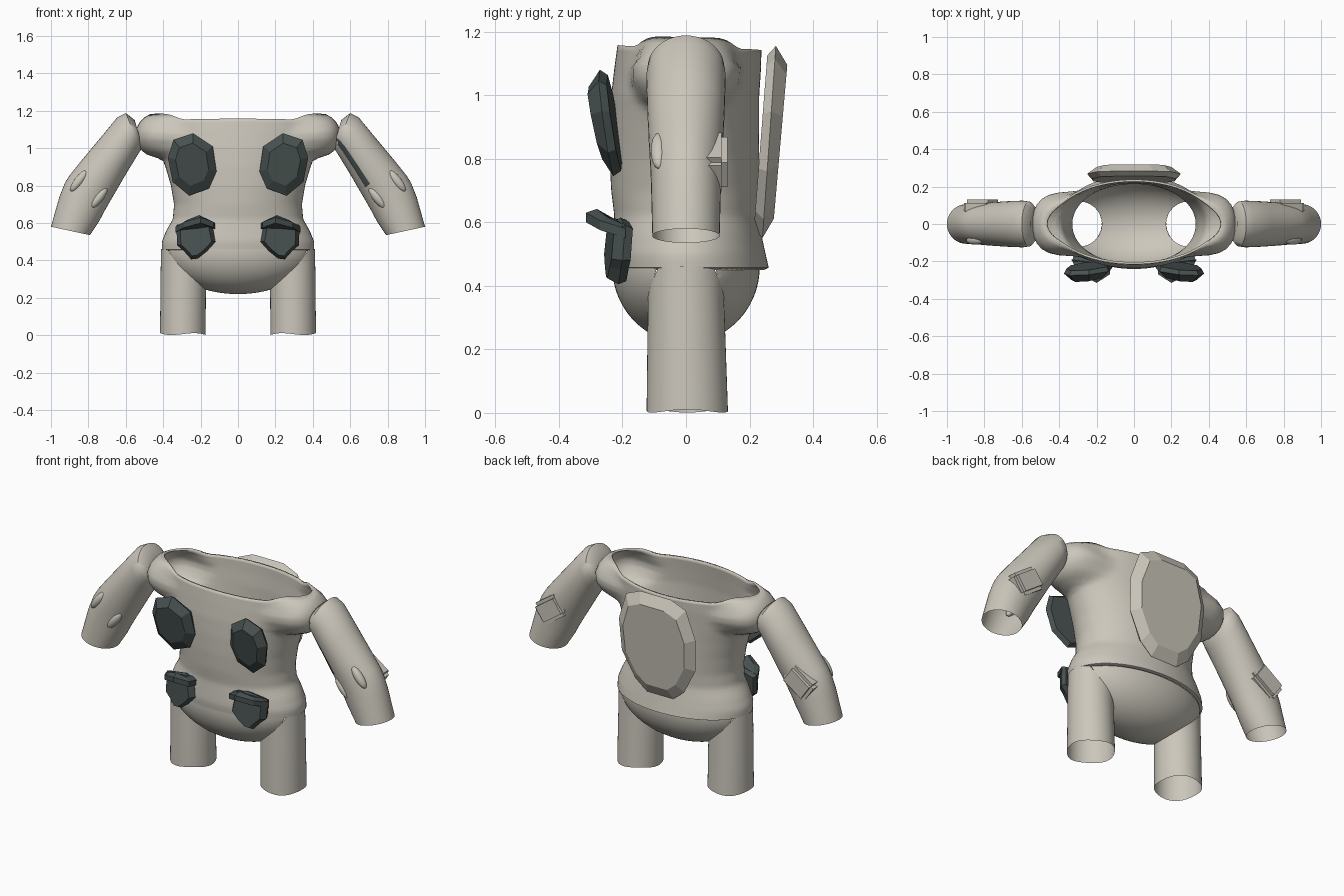
import bpy, bmesh, math
from mathutils import Vector, Matrix

if "Cube" in bpy.data.objects:
    bpy.data.objects.remove(bpy.data.objects["Cube"])


def material(name, rgb):
    m = bpy.data.materials.new(name)
    m.diffuse_color = (*rgb, 1)
    m.use_nodes = True
    m.node_tree.nodes["Principled BSDF"].inputs["Base Color"].default_value = m.diffuse_color
    return m


CLOTH = material("pale_cloth", (0.60, 0.57, 0.50))
DARK = material("dark_plate", (0.065, 0.085, 0.082))


def finish(name, bm, mats, smooth=True, angle=50):
    me = bpy.data.meshes.new(name)
    bm.to_mesh(me)
    bm.free()
    ob = bpy.data.objects.new(name, me)
    bpy.context.collection.objects.link(ob)
    for m in mats:
        me.materials.append(m)
    if smooth:
        bpy.ops.object.select_all(action='DESELECT')
        ob.select_set(True)
        bpy.context.view_layer.objects.active = ob
        bpy.ops.object.shade_smooth_by_angle(angle=math.radians(angle))
    return ob


def loft(rings, cap_start=False, cap_end=False):
    """Skin a list of closed rings with quads."""
    bm = bmesh.new()
    vs = [[bm.verts.new(p) for p in r] for r in rings]
    n = len(rings[0])
    for a, b in zip(vs, vs[1:]):
        for j in range(n):
            k = (j + 1) % n
            bm.faces.new((a[j], a[k], b[k], b[j]))
    if cap_start:
        bm.faces.new(vs[0][::-1])
    if cap_end:
        bm.faces.new(vs[-1])
    return bm


def interp(table, z):
    for p, q in zip(table, table[1:]):
        if z <= q[0]:
            f = (z - p[0]) / (q[0] - p[0])
            return [u + (v - u) * f for u, v in zip(p[1:], q[1:])]
    return table[-1][1:]


# torso: oval sections merged with a rounded lobe at each shoulder
BODY = [(.45, .395, .215, .245), (.457, .41, .23, .26), (.50, .41, .235, .25),
        (.56, .385, .23, .237), (.62, .35, .225, .225), (.70, .343, .235, .228),
        (.80, .36, .24, .23), (.90, .39, .24, .23), (1.0, .43, .235, .23),
        (1.08, .44, .225, .235), (1.15, .44, .215, .237)]
N = 96


def torso_radius(t, z):
    a, bf, bb = interp(BODY, min(z, 1.15))
    c, s = abs(math.cos(t)), math.sin(t)
    r = 1 / math.hypot(c / a, s / (bb if s > 0 else bf))
    k = 1 - ((z - 1.07) / .125) ** 2
    if k > 0:
        rx, ry, cx = .13 * k ** .5, .175 * k ** .5, .42
        A = (c / rx) ** 2 + (s / ry) ** 2
        B = c * cx / rx ** 2
        D = B * B - A * ((cx / rx) ** 2 - 1)
        if D > 0:
            r = max(r, (B + D ** .5) / A)
    return r


rings = []
LEVELS = [.45, .457] + [.475 + i * .675 / 40 for i in range(41)]
for z in LEVELS:
    rad, zs = [], []
    for j in range(N):
        t = 2 * math.pi * j / N
        f = min(1, max(0, (abs(math.cos(t)) - .87) / .11))
        lift = .033 * f * f * (3 - 2 * f) * max(0, (z - 1.0) / .15)
        zs.append(z + lift - (.008 * math.sin(t) * max(0, (z - 1.0) / .15)))
        rad.append(torso_radius(t, z + lift))
    for _ in range(3):
        rad = [(rad[j - 1] + 2 * rad[j] + rad[(j + 1) % N]) / 4 for j in range(N)]
    rings.append([(rad[j] * math.cos(2 * math.pi * j / N),
                   rad[j] * math.sin(2 * math.pi * j / N), zs[j]) for j in range(N)])
torso = finish("torso", loft(rings), [CLOTH])
mod = torso.modifiers.new("wall", 'SOLIDIFY')
mod.thickness, mod.offset = .012, -1

# pelvis bowl, opened where the legs join
LX, LR = .292, .12


def bowl_z(x, y):
    return .46 - .24 * max(0, 1 - (x / .402) ** 2 - (y / .232) ** 2) ** .5


rings = []
for i in range(1, 49):
    q = math.sin(i / 48 * math.pi / 2)
    ring = [(.402 * q * math.cos(2 * math.pi * j / N), .232 * q * math.sin(2 * math.pi * j / N))
            for j in range(N)]
    rings.append([(x, y, bowl_z(x, y)) for x, y in ring])
bm = loft(rings, cap_start=True)


def inside_leg(v):
    return math.hypot(abs(v.co.x) - LX, v.co.y) < LR


bmesh.ops.delete(bm, geom=[f for f in bm.faces if all(inside_leg(v) for v in f.verts)],
                 context='FACES')
for v in bm.verts:
    if inside_leg(v):
        s = math.copysign(1, v.co.x)
        d = Vector((v.co.x - s * LX, v.co.y)).normalized() * LR
        v.co.x, v.co.y = s * LX + d.x, d.y
        v.co.z = bowl_z(v.co.x, v.co.y)
finish("pelvis", bm, [CLOTH])


def side_obj(name, bm, s, mats, **kw):
    """Finish a right-hand part, or its mirror image when s is -1."""
    if s < 0:
        bmesh.ops.scale(bm, vec=(-1, 1, 1), verts=bm.verts)
        bmesh.ops.reverse_faces(bm, faces=bm.faces)
    return finish(name, bm, mats, **kw)


def plate(outline, y_back, y_edge, y_front, inset, lean=0.0, turn=0.0):
    """Faceted armour plate from an x-z outline, bulging along y."""
    cx = sum(p[0] for p in outline) / len(outline)
    cz = sum(p[1] for p in outline) / len(outline)
    rings = [[(cx + (x - cx) * k, y + lean * (z - cz) + turn * (x - cx), cz + (z - cz) * k)
              for x, z in outline] for y, k in ((y_back, .9), (y_edge, 1), (y_front, inset))]
    bm = loft(rings, True, True)
    bmesh.ops.recalc_face_normals(bm, faces=bm.faces)
    return bm


# arm sections: outer x, outer z, inner x, inner z, half depth
ARM = [(.54, 1.10, .522, 1.06, .04), (.552, 1.15, .515, 1.02, .095),
       (.60, 1.188, .52, .99, .12), (.645, 1.165, .545, .95, .125),
       (.74, 1.05, .60, .86, .122), (.84, .93, .655, .765, .117),
       (.90, .855, .69, .705, .113), (.925, .815, .71, .67, .111),
       (.955, .74, .742, .61, .109), (1.0, .58, .792, .535, .106)]
CHEST = [(.24, 1.08), (.345, 1.045), (.375, .95), (.35, .82),
         (.26, .745), (.155, .785), (.115, .875), (.135, 1.01)]
POUCH = [(.14, .60), (.12, .50), (.165, .45), (.215, .41), (.25, .405),
         (.29, .45), (.325, .48), (.33, .59), (.2, .615)]

for s, side in ((1, "right"), (-1, "left")):
    # leg: open tube whose top edge follows the pelvis
    top, bot = [], []
    for j in range(48):
        c, d = math.cos(j * math.pi / 24), math.sin(j * math.pi / 24)
        x, y = LX + LR * c, LR * d
        top.append((x, y, bowl_z(x, y)))
        bot.append((LX + .003 + .122 * c, .004 + .128 * d, .006 + .005 * math.cos(j * math.pi / 8)))
    rings = [[tuple(Vector(b).lerp(Vector(t), k / 6)) for b, t in zip(bot, top)] for k in range(7)]
    side_obj(side + "_leg", loft(rings), s, [CLOTH])

    # arm: bent sleeve, open at the wrist
    rings = []
    for xo, zo, xi, zi, ry in ARM:
        ring = []
        for j in range(40):
            c, d = math.cos(j * math.pi / 20), math.sin(j * math.pi / 20)
            ring.append(((xo + xi) / 2 + (xo - xi) / 2 * c, ry * d,
                         (zo + zi) / 2 + (zo - zi) / 2 * c))
        rings.append(ring)
    bm = loft(rings, cap_start=True)
    bmesh.ops.reverse_faces(bm, faces=bm.faces)
    bmesh.ops.recalc_face_normals(bm, faces=bm.faces)
    if s > 0:  # dark seam along the inner front of one sleeve
        for f in bm.faces:
            p = f.calc_center_median()
            if -.105 < p.y < -.085 and .84 < p.z < 1.05 and f.normal.x < 0:
                f.material_index = 1
    side_obj(side + "_arm", bm, s, [CLOTH, DARK])

    # elbow pad on the back of the sleeve
    tilt = Matrix.Rotation(math.radians(35), 4, 'Y')
    bm = bmesh.new()
    bmesh.ops.create_cube(bm, size=1, matrix=Matrix.Translation((.81, .088, .79)) @ tilt
                          @ Matrix.Diagonal((.175, .085, .13, 1)))
    bmesh.ops.bevel(bm, geom=bm.edges[:], offset=.018, segments=2, affect='EDGES')
    side_obj(side + "_elbow_pad", bm, s, [CLOTH], angle=30)

    # small raised pad edges on the front of the sleeve
    for k, (x, z) in enumerate(((.85, .825), (.745, .735))):
        bm = bmesh.new()
        bmesh.ops.create_uvsphere(bm, u_segments=20, v_segments=10, radius=1,
                                  matrix=Matrix.Translation((x, -.085, z))
                                  @ Matrix.Rotation(math.radians(-38), 4, 'Y')
                                  @ Matrix.Diagonal((.025, .026, .07, 1)))
        side_obj(f"{side}_pad_edge_{k + 1}", bm, s, [CLOTH])

    # chest plate
    side_obj(side + "_chest_plate", plate(CHEST, -.225, -.25, -.285, .68, -.13, -.08),
             s, [DARK], smooth=False)

    # hip pouch and its overhanging flap
    side_obj(side + "_hip_pouch", plate(POUCH, -.185, -.21, -.245, .8, .06, .12),
             s, [DARK], smooth=False)
    FLAP = [(.12, -.20, .595), (.13, -.27, .605), (.20, -.315, .63), (.29, -.27, .605),
            (.335, -.19, .58)]
    bm = loft([[(x, y, z - .03) for x, y, z in FLAP], FLAP,
               [(.225 + (x - .225) * .7, -.2 + (y + .2) * .7, z + .012) for x, y, z in FLAP]],
              True, True)
    bmesh.ops.recalc_face_normals(bm, faces=bm.faces)
    side_obj(side + "_pouch_flap", bm, s, [DARK], smooth=False)

# large back plate
half = [(.10, 1.155), (.195, 1.115), (.25, .95), (.24, .76), (.16, .61), (.085, .55)]
outline = half + [(-x, z) for x, z in reversed(half)]
finish("back_plate", plate(outline, .235, .262, .298, .8, .07), [CLOTH], smooth=False)
